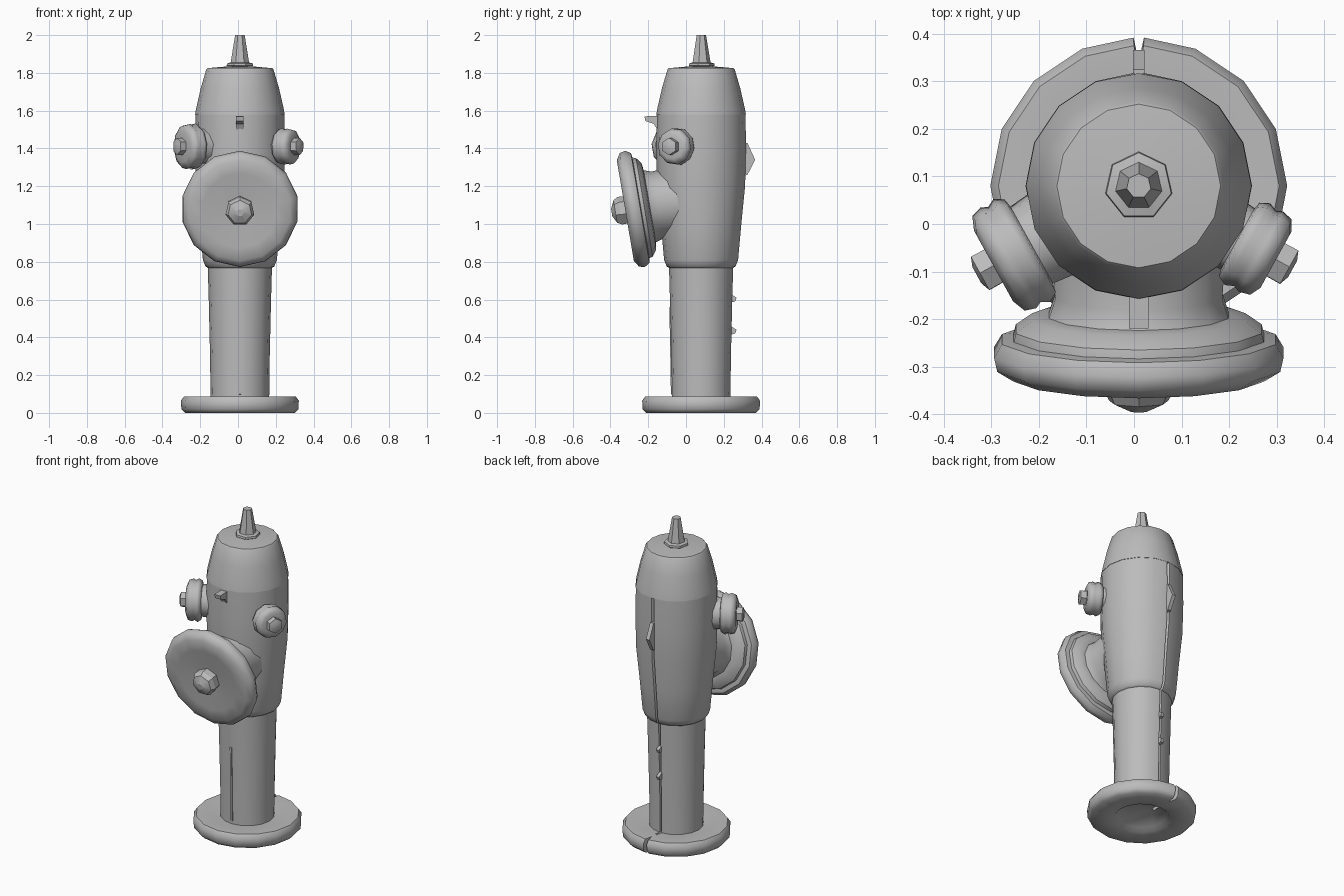
import bpy, bmesh, math
from mathutils import Vector, Matrix

if "Cube" in bpy.data.objects:
    bpy.data.objects.remove(bpy.data.objects["Cube"])

grey = bpy.data.materials.new("weathered_grey")
grey.diffuse_color = (0.5, 0.5, 0.5, 1)
grey.use_nodes = True
grey.node_tree.nodes["Principled BSDF"].inputs["Base Color"].default_value = grey.diffuse_color
AXIS = Vector((0.01, 0.08, 0))          # centre line of the hydrant


def finish(name, bm, angle=40):
    bmesh.ops.remove_doubles(bm, verts=bm.verts, dist=1e-5)
    bmesh.ops.recalc_face_normals(bm, faces=bm.faces)
    me = bpy.data.meshes.new(name)
    bm.to_mesh(me)
    bm.free()
    ob = bpy.data.objects.new(name, me)
    bpy.context.collection.objects.link(ob)
    me.materials.append(grey)
    bpy.ops.object.select_all(action='DESELECT')
    bpy.context.view_layer.objects.active = ob
    ob.select_set(True)
    bpy.ops.object.shade_smooth_by_angle(angle=math.radians(angle))
    return ob


def lathe(name, profile, n, origin=AXIS, axis=(0, 0, 1), angle=40, seam=0.0, turn=0.0):
    """Spin (radius, height) pairs round an axis; seam sinks the column at the back."""
    bm = bmesh.new()
    rot = Vector((0, 0, 1)).rotation_difference(Vector(axis)).to_matrix().to_4x4()
    mat = Matrix.Translation(origin) @ rot
    angles = [math.pi / 2 + turn + 2 * math.pi * i / n for i in range(n)]
    if seam:                             # narrow groove at the back
        angles = [math.pi / 2 - 0.035] + angles + []
        angles.append(angles.pop(0))
        angles.insert(1, math.pi / 2 + 0.035)
    rings = []
    for r, h in profile:
        ring = []
        for i, a in enumerate(angles):
            rr = max(r - seam, r * 0.5) if seam and i == 0 else r
            ring.append(bm.verts.new(mat @ Vector((rr * math.cos(a), rr * math.sin(a), h))))
        rings.append(ring)
    m = len(angles)
    for lo, hi in zip(rings, rings[1:]):
        for i in range(m):
            j = (i + 1) % m
            bm.faces.new((lo[i], lo[j], hi[j], hi[i]))
    bm.faces.new(rings[0])
    bm.faces.new(rings[-1])
    return finish(name, bm, angle)


def wedge(name, points, half_width):
    """Extrude a side-view outline of (y, z) points across x."""
    bm = bmesh.new()
    sides = [[bm.verts.new((AXIS.x + s * half_width, y, z)) for y, z in points] for s in (-1, 1)]
    n = len(points)
    for side in sides:
        bm.faces.new(side)
    for i in range(n):
        j = (i + 1) % n
        bm.faces.new((sides[0][i], sides[0][j], sides[1][j], sides[1][i]))
    return finish(name, bm, 20)


# Ground flange with a split at the back and a shallow hollow underneath
lathe("base_flange", [(0.14, 0.02), (0.16, 0.0), (0.29, 0.0), (0.31, 0.02), (0.312, 0.065),
                      (0.295, 0.088), (0.22, 0.088), (0.14, 0.075)], 16, seam=0.05, angle=50)

# Standpipe and flared upper barrel
lathe("lower_barrel", [(0.155, 0.06), (0.158, 0.3), (0.165, 0.6), (0.172, 0.84)], 16, seam=0.02)
lathe("upper_barrel", [(0.165, 0.765), (0.182, 0.775), (0.196, 0.81), (0.213, 1.0), (0.233, 1.2),
                       (0.238, 1.4), (0.235, 1.585)], 16, seam=0.015)

# Tapered bonnet with a low crown
lathe("bonnet", [(0.22, 1.575), (0.237, 1.58), (0.232, 1.61), (0.207, 1.72), (0.178, 1.818),
                 (0.172, 1.825), (0.06, 1.835)], 16, angle=35)
lathe("top_nut", [(0.06, 1.83), (0.072, 1.838), (0.07, 1.85), (0.05, 1.855), (0.026, 2.0)],
      7, angle=25)

# Large front outlet, tilted slightly downward
front = Vector((0, -0.986, -0.167))
hub = Vector((0.01, -0.27, 1.08))
lathe("front_neck", [(0.19, -0.26), (0.18, -0.12), (0.2, -0.06), (0.23, -0.03)], 14, hub, front)
lathe("front_cap_collar", [(0.19, -0.08), (0.23, -0.075), (0.265, -0.05), (0.275, -0.01),
                           (0.27, 0.02)], 14, hub, front)
lathe("front_cap", [(0.25, -0.035), (0.295, -0.028), (0.312, 0.0), (0.305, 0.03), (0.27, 0.052),
                    (0.2, 0.05), (0.09, 0.038)], 14, hub, front, angle=50)
lathe("front_cap_nut", [(0.075, 0.02), (0.078, 0.08), (0.064, 0.105), (0.02, 0.125)],
      7, hub, front, angle=25)

# Two side outlets facing outward and forward
for side, x, y, s, word in ((-1, -0.262, -0.07, 1.22, "left"), (1, 0.265, -0.057, 0.97, "right")):
    out = Vector((side * 0.875, -0.484, 0))
    c = Vector((x, y, 1.41))
    lathe(word + "_neck", [(0.085 * s, -0.15), (0.075 * s, -0.04), (0.08 * s, 0.0)], 10, c, out)
    lathe(word + "_cap", [(0.07 * s, -0.055), (0.092 * s, -0.05), (0.102 * s, -0.03),
                          (0.094 * s, -0.012), (0.1 * s, 0.002), (0.094 * s, 0.026),
                          (0.07 * s, 0.038), (0.03, 0.036)], 10, c, out, angle=60)
    lathe(word + "_nut", [(0.045, 0.02), (0.046, 0.07), (0.022, 0.078)], 6, c, out, angle=25)

# Small hooks on the front and back of the barrel
wedge("front_hook", [(-0.12, 1.573), (-0.22, 1.57), (-0.215, 1.545), (-0.17, 1.53), (-0.12, 1.44)], 0.02)
wedge("back_lug", [(0.29, 1.43), (0.325, 1.43), (0.366, 1.34), (0.325, 1.26), (0.29, 1.25)], 0.012)

# Thin seam rib low on the front and two burrs on the back
wedge("front_rib", [(-0.06, 0.09), (-0.08, 0.1), (-0.088, 0.56), (-0.06, 0.57)], 0.006)
for i, z in enumerate((0.43, 0.6)):
    wedge("back_burr_%d" % i, [(0.22, z - 0.02), (0.26, z - 0.01), (0.268, z + 0.01), (0.22, z + 0.04)], 0.01)
